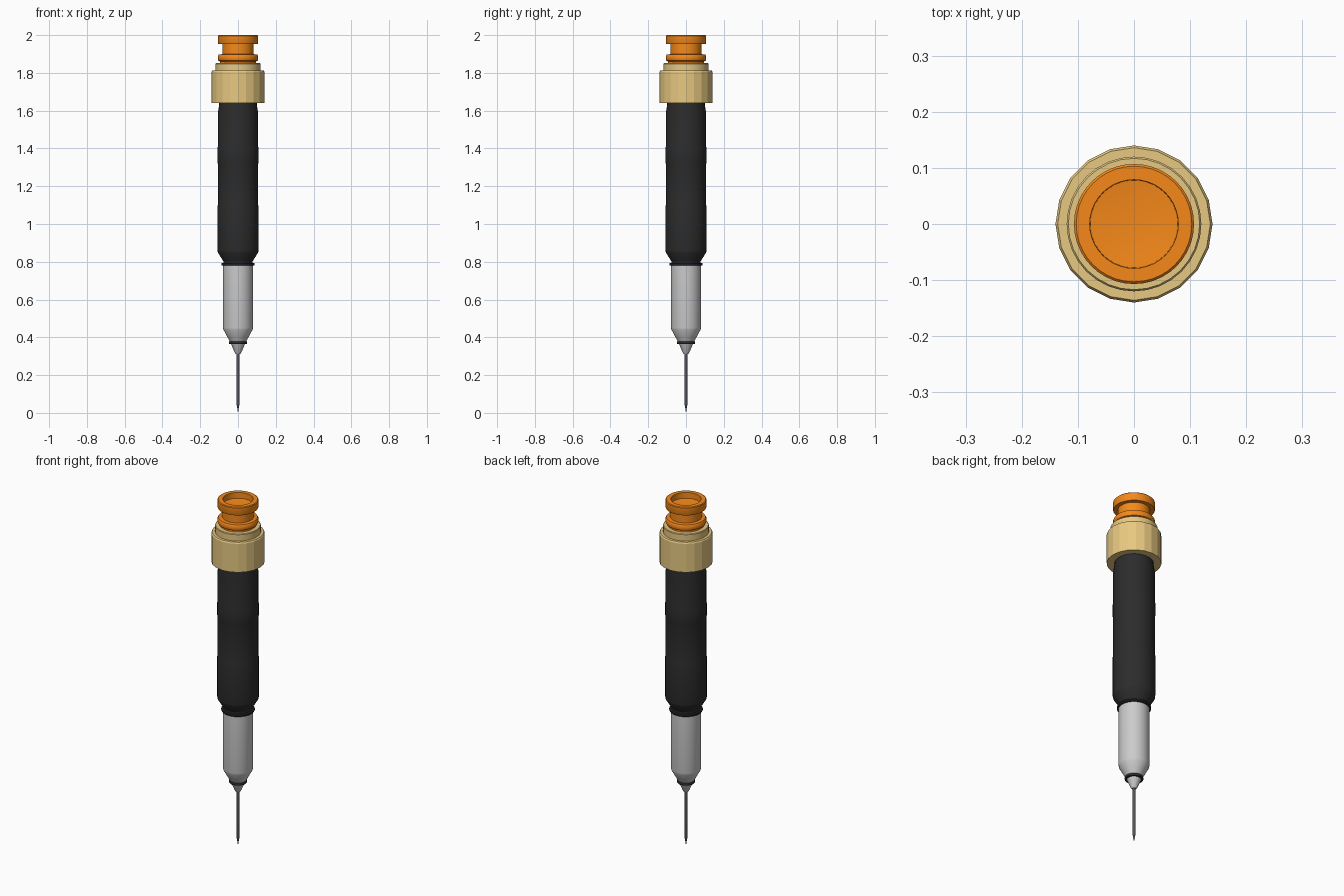
import bpy, bmesh, math


def material(name, rgb):
    m = bpy.data.materials.new(name)
    m.diffuse_color = (*rgb, 1)
    return m


orange = material("orange", (0.92, 0.25, 0.01))
gold = material("gold", (0.80, 0.58, 0.22))
black = material("black", (0.025, 0.025, 0.025))
steel = material("steel", (0.55, 0.55, 0.55))
dark = material("dark_steel", (0.09, 0.09, 0.10))


def lathe(name, profile, mat, sides=32, smooth=True):
    """Revolve (radius, z) points around z; radius 0 closes to a pole."""
    bm = bmesh.new()
    rings = []
    for r, z in profile:
        if r == 0:
            rings.append([bm.verts.new((0, 0, z))] * sides)
        else:
            rings.append([bm.verts.new((r * math.cos(a), r * math.sin(a), z))
                          for a in (2 * math.pi * i / sides for i in range(sides))])
    for lo, hi in zip(rings, rings[1:]):
        for i in range(sides):
            j = (i + 1) % sides
            quad = list(dict.fromkeys((lo[i], lo[j], hi[j], hi[i])))
            bm.faces.new(quad)
    bmesh.ops.recalc_face_normals(bm, faces=bm.faces)
    me = bpy.data.meshes.new(name)
    bm.to_mesh(me)
    bm.free()
    ob = bpy.data.objects.new(name, me)
    bpy.context.collection.objects.link(ob)
    me.materials.append(mat)
    if smooth:
        bpy.ops.object.select_all(action='DESELECT')
        ob.select_set(True)
        bpy.context.view_layer.objects.active = ob
        bpy.ops.object.shade_smooth_by_angle(angle=math.radians(30))
    return ob


# Needle with sharpened point
lathe("needle", [(0, 0.01), (0.003, 0.02), (0.008, 0.045), (0.008, 0.33), (0, 0.33)], dark, 16)
lathe("needle_point", [(0, 0.0), (0.004, 0.02), (0, 0.03)], dark, 8)

# Rounded nozzle, dark seal and metal sleeve
lathe("nozzle", [(0, 0.31), (0.012, 0.311), (0.019, 0.322), (0.038, 0.368), (0, 0.368)], steel)
lathe("nozzle_seal", [(0, 0.365), (0.046, 0.365), (0.048, 0.369), (0.048, 0.375),
                      (0.046, 0.379), (0, 0.379)], black)
lathe("sleeve", [(0, 0.376), (0.042, 0.376), (0.058, 0.405), (0.077, 0.44),
                 (0.079, 0.45), (0.079, 0.785), (0, 0.785)], steel)

# Black grip with collar, tapered foot and shoulder
lathe("grip_collar", [(0, 0.78), (0.085, 0.78), (0.088, 0.784), (0.088, 0.79),
                      (0.085, 0.794), (0, 0.794)], black)
lathe("grip", [(0, 0.79), (0.077, 0.79), (0.077, 0.802), (0.107, 0.85), (0.109, 0.86),
               (0.109, 1.09), (0.107, 1.10), (0.107, 1.32), (0.109, 1.33), (0.109, 1.40),
               (0.107, 1.41), (0.107, 1.585), (0.10, 1.63), (0.10, 1.645), (0, 1.645)], black)

# Faceted brass nut and stepped ring
lathe("nut", [(0, 1.64), (0.14, 1.64), (0.14, 1.805), (0.136, 1.812), (0, 1.812)],
      gold, 20, smooth=False)
lathe("nut_ring", [(0, 1.80), (0.12, 1.80), (0.12, 1.848), (0.117, 1.852), (0, 1.852)], gold)

# Orange spool-shaped button with recessed top
lathe("button", [(0, 1.845), (0.095, 1.845), (0.095, 1.86), (0.104, 1.865), (0.107, 1.872),
                 (0.107, 1.888), (0.102, 1.897), (0.083, 1.899), (0.083, 1.953),
                 (0.105, 1.953), (0.107, 1.957), (0.107, 1.996), (0.103, 2.0),
                 (0.079, 2.0), (0.078, 1.967), (0.04, 1.963), (0, 1.962)], orange, 40)
